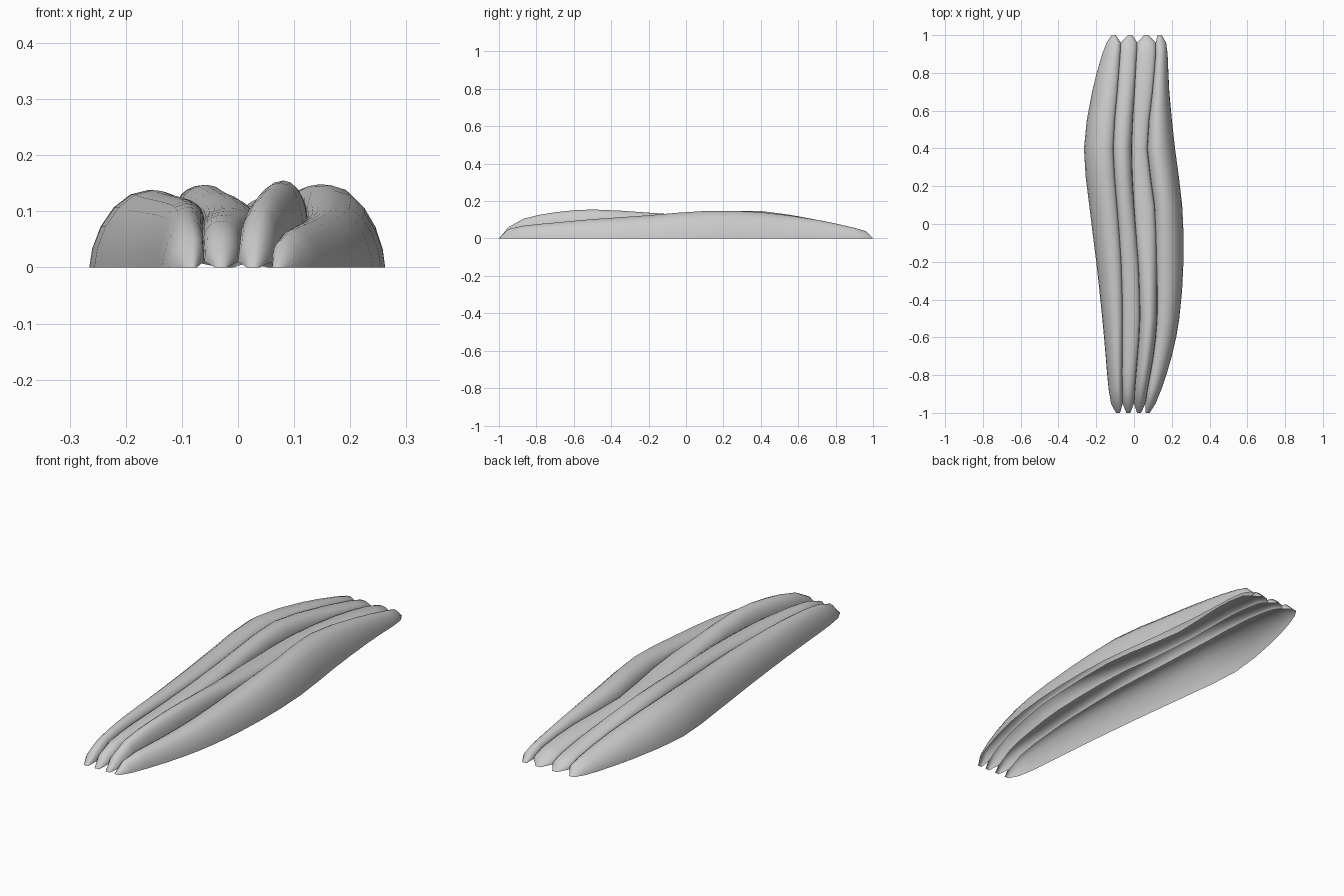
import bpy, bmesh, math

if "Cube" in bpy.data.objects:
    bpy.data.objects.remove(bpy.data.objects["Cube"])

# Stations along the length, then one table per dividing line between strands
Y = [-1, -.95, -.87, -.7, -.5, -.2, .1, .4, .7, .9, .96, 1]
EDGES = [
    [-.09, -.122, -.135, -.15, -.168, -.2, -.237, -.265, -.222, -.168, -.145, -.11],
    [-.057, -.06, -.062, -.062, -.06, -.068, -.09, -.11, -.088, -.073, -.07, -.068],
    [-.002, 0, .004, .018, .03, .022, 0, -.012, .003, .014, .017, .02],
    [.056, .06, .073, .103, .123, .12, .108, .07, .098, .115, .115, .114],
    [.078, .115, .147, .2, .24, .262, .255, .217, .187, .178, .17, .14],
]
HEIGHTS = [
    [0, .055, .085, .108, .118, .125, .132, .138, .1, .057, .04, 0],
    [0, .055, .083, .1, .11, .125, .14, .147, .1, .057, .04, 0],
    [0, .06, .105, .14, .155, .138, .118, .105, .085, .055, .04, 0],
    [0, .05, .068, .085, .103, .124, .147, .141, .1, .057, .04, 0],
]
# Valley depth as a share of the lower neighbouring ridge
VALLEY = [0, .2, .6, .74, .78, .78, .78, .78, .76, .6, .2, 0]
TIPS = [(-.085, -.108), (-.03, -.02), (.027, .065), (.072, .135)]
PEAK = [.68, .5, .55, .38]      # sideways position of each ridge
STEPS = 10


def smooth(v):
    """Add a curved midpoint between the inner stations."""
    out = []
    for k in range(len(Y) - 1):
        out.append(v[k])
        if 2 <= k <= 8:
            d = Y[k + 1] - Y[k]
            t0 = (v[k + 1] - v[k - 1]) / (Y[k + 1] - Y[k - 1])
            t1 = (v[k + 2] - v[k]) / (Y[k + 2] - Y[k])
            out.append((v[k] + v[k + 1]) / 2 + d * (t0 - t1) / 8)
    return out + [v[-1]]


YS = smooth(Y)
ES = [smooth(e) for e in EDGES]
HS = [smooth(h) for h in HEIGHTS]
VS = smooth(VALLEY)


def valley(i, k):
    """Height of dividing line i: the ground on the outside."""
    if i in (0, 4):
        return 0
    return VS[k] * min(HS[i - 1][k], HS[i][k])


def strand(i):
    """Open-bottomed arch lofted along the length."""
    bm = bmesh.new()
    rows = []
    for k, y in enumerate(YS):
        a, b = ES[i][k], ES[i + 1][k]
        if abs(y) == 1:
            t = TIPS[i][0 if y < 0 else 1]
            a, b = t - .011, t + .011
        peak = a + (b - a) * PEAK[i]
        row = []
        for s in range(STEPS + 1):
            ang = math.pi * (1 - s / STEPS)
            c, h = math.cos(ang), max(math.sin(ang), 0)
            left = c < 0
            half = (peak - a) if left else (b - peak)
            outer = (i == 0 and left) or (i == 3 and not left)
            foot = valley(i if left else i + 1, k)
            z = foot + (HS[i][k] - foot) * h ** (1.2 if outer else 1)
            row.append(bm.verts.new((peak + c * half, y, z)))
        rows.append(row)
    for r0, r1 in zip(rows, rows[1:]):
        for s in range(STEPS):
            bm.faces.new((r0[s], r0[s + 1], r1[s + 1], r1[s])).smooth = True
    bm.normal_update()
    if sum(f.normal.z * f.calc_area() for f in bm.faces) < 0:
        bmesh.ops.reverse_faces(bm, faces=bm.faces[:])
    me = bpy.data.meshes.new("strand_%d" % (i + 1))
    bm.to_mesh(me)
    bm.free()
    ob = bpy.data.objects.new(me.name, me)
    bpy.context.collection.objects.link(ob)


# Four wavy strands side by side
for i in range(4):
    strand(i)
